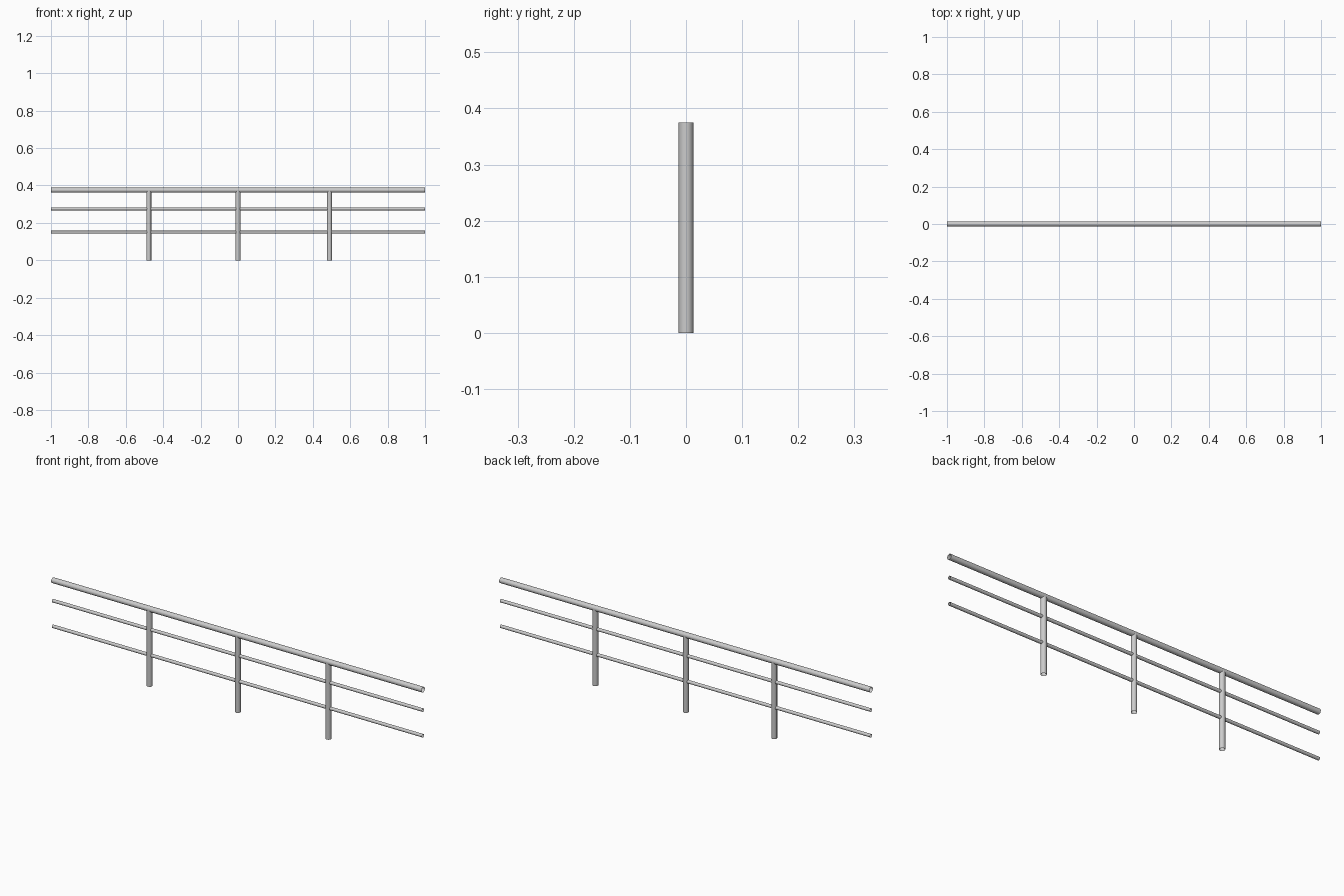
import bpy
from math import pi

if "Cube" in bpy.data.objects:
    bpy.data.objects.remove(bpy.data.objects["Cube"])


def tube(name, radius, length, location, rotation=(0, 0, 0)):
    """Smooth open-ended tube, centred on location."""
    bpy.ops.mesh.primitive_cylinder_add(
        vertices=16, radius=radius, depth=length, end_fill_type='NOTHING',
        location=location, rotation=rotation)
    obj = bpy.context.object
    obj.name = name
    bpy.ops.object.shade_smooth_by_angle()
    return obj


RAIL_Z = 0.375

# Horizontal rails: thick handrail and two thinner bars
for name, radius, z in (("handrail", 0.0132, RAIL_Z),
                        ("upper_bar", 0.008, 0.275),
                        ("lower_bar", 0.008, 0.15)):
    tube(name, radius, 2.0, (0, 0, z), (0, pi / 2, 0))

# Upright posts, ending at the centre line of the handrail
for name, x in (("left_post", -0.477), ("middle_post", 0.0), ("right_post", 0.489)):
    tube(name, 0.0132, RAIL_Z, (x, 0, RAIL_Z / 2))
